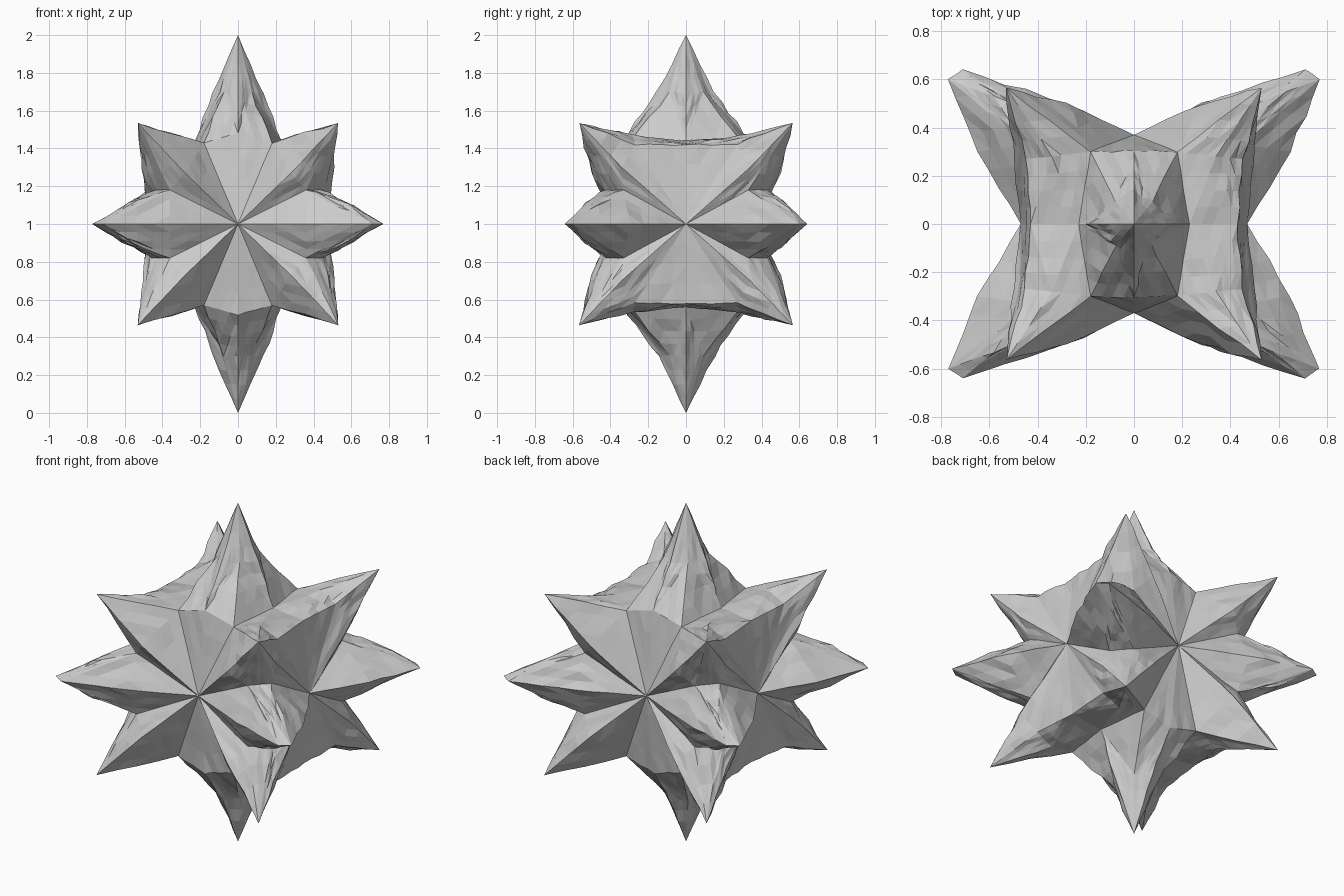
import bpy, bmesh
from mathutils import noise

if "Cube" in bpy.data.objects:
    bpy.data.objects.remove(bpy.data.objects["Cube"])

# Key points of one octant, heights measured from the star's middle
P = {
    "front": (0, .37, 0), "side": (.47, 0, 0), "top": (0, 0, 1),
    # top spike
    "tf": (0, .305, .48), "ts": (.23, 0, .44),
    "uf": (0, .148, .70), "us": (.135, 0, .69), "uv": (.075, .09, .70),
    # rim and crest of the ledge where the top spike rises behind the side panel
    "a": (.43, 0, .42), "b": (.45, .27, .42), "e": (.34, .28, .467),
    # folds between the spikes
    "n1": (.18, .30, .43), "n2f": (.36, .43, .18), "n2s": (.45, .33, .18),
    # diagonal spike
    "d": (.53, .565, .535), "df": (.28, .50, .27), "ds": (.505, .34, .30),
    # level spike
    "hf": (.36, .53, 0), "hs": (.65, .30, 0),
    "ef": (.71, .64, 0), "es": (.77, .60, 0), "hp": (.58, .53, .105),
}
FACES = """front n1 tf|tf n1 uv|tf uv uf|uf uv top|ts uv n1|ts us uv|us top uv
side b a|side ds b|ds d b|a b e|a e ts|e n1 ts|e d n1|b d e
front df n1|df d n1|front n2f df|df n2f d|side n2s ds|ds n2s d|n2f n2s d
front hf n2f|hf ef n2f|side n2s hs|hs n2s es|n2f ef hp|n2s hp es|n2f hp n2s|ef es hp"""

# Mirror the octant eight ways into one closed folded star
bm = bmesh.new()
for sx in (1, -1):
    for sy in (1, -1):
        for sz in (1, -1):
            v = {k: bm.verts.new((x * sx, y * sy, z * sz)) for k, (x, y, z) in P.items()}
            for f in FACES.replace("\n", "|").split("|"):
                bm.faces.new([v[k] for k in f.split()])
bmesh.ops.remove_doubles(bm, verts=bm.verts, dist=0.0005)
bmesh.ops.recalc_face_normals(bm, faces=bm.faces)
original = set(bm.verts)

# Crumple the paper: creases run outward along the spikes, panels stay calm
bmesh.ops.subdivide_edges(bm, edges=bm.edges, cuts=3, use_grid_fill=True)
bmesh.ops.triangulate(bm, faces=bm.faces)
bm.normal_update()
moves = []
for vert in bm.verts:
    if vert in original:
        continue
    r = vert.co.length
    amount = .003 + .012 * max(0, min(1, (r - .42) / .2)) * max(0, min(1, (1 - r) / .2))
    crease = noise.noise(vert.co.normalized() * 14) + .4 * noise.noise(vert.co * 9)
    moves.append((vert, vert.normal * amount * crease))
for vert, offset in moves:
    vert.co += offset
for vert in bm.verts:
    vert.co.z += 1
bmesh.ops.recalc_face_normals(bm, faces=bm.faces)

mesh = bpy.data.meshes.new("folded_star")
bm.to_mesh(mesh)
bm.free()
star = bpy.data.objects.new("folded_star", mesh)
bpy.context.collection.objects.link(star)

paper = bpy.data.materials.new("pale_grey_paper")
paper.diffuse_color = (.6, .6, .6, 1)
paper.use_nodes = True
paper.node_tree.nodes["Principled BSDF"].inputs["Base Color"].default_value = paper.diffuse_color
mesh.materials.append(paper)
